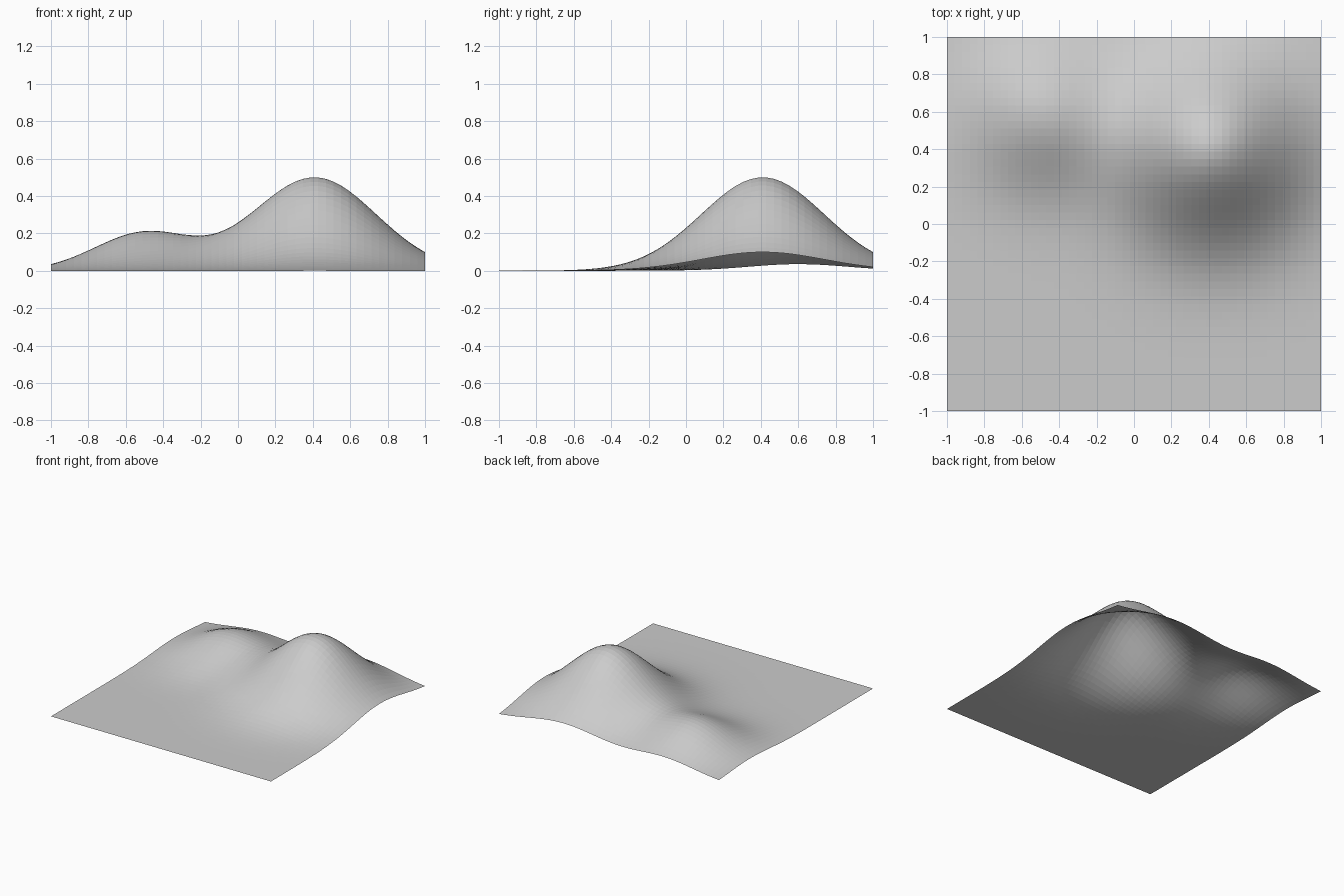
import bpy, bmesh, math

# Remove the default object
cube = bpy.data.objects.get("Cube")
if cube:
    bpy.data.objects.remove(cube, do_unlink=True)

CELLS = 49
# Each hill: centre x, centre y, height, spread
HILLS = [(0.41, 0.41, 0.5, 0.216), (-0.5, 0.6, 0.203, 0.143)]


def height(x, y):
    return sum(h * math.exp(-((x - cx) ** 2 + (y - cy) ** 2) / s)
               for cx, cy, h, s in HILLS)


# Plain grey ground
grey = bpy.data.materials.new("light grey")
grey.use_nodes = True
colour = (0.6, 0.6, 0.6, 1)
grey.diffuse_color = colour
grey.node_tree.nodes["Principled BSDF"].inputs["Base Color"].default_value = colour

# Thin open sheet of terrain with two rounded hills
bm = bmesh.new()
bmesh.ops.create_grid(bm, x_segments=CELLS, y_segments=CELLS, size=1)
for v in bm.verts:
    v.co.z = height(v.co.x, v.co.y)
mesh = bpy.data.meshes.new("terrain")
bm.to_mesh(mesh)
bm.free()
mesh.materials.append(grey)
terrain = bpy.data.objects.new("terrain", mesh)
bpy.context.collection.objects.link(terrain)
